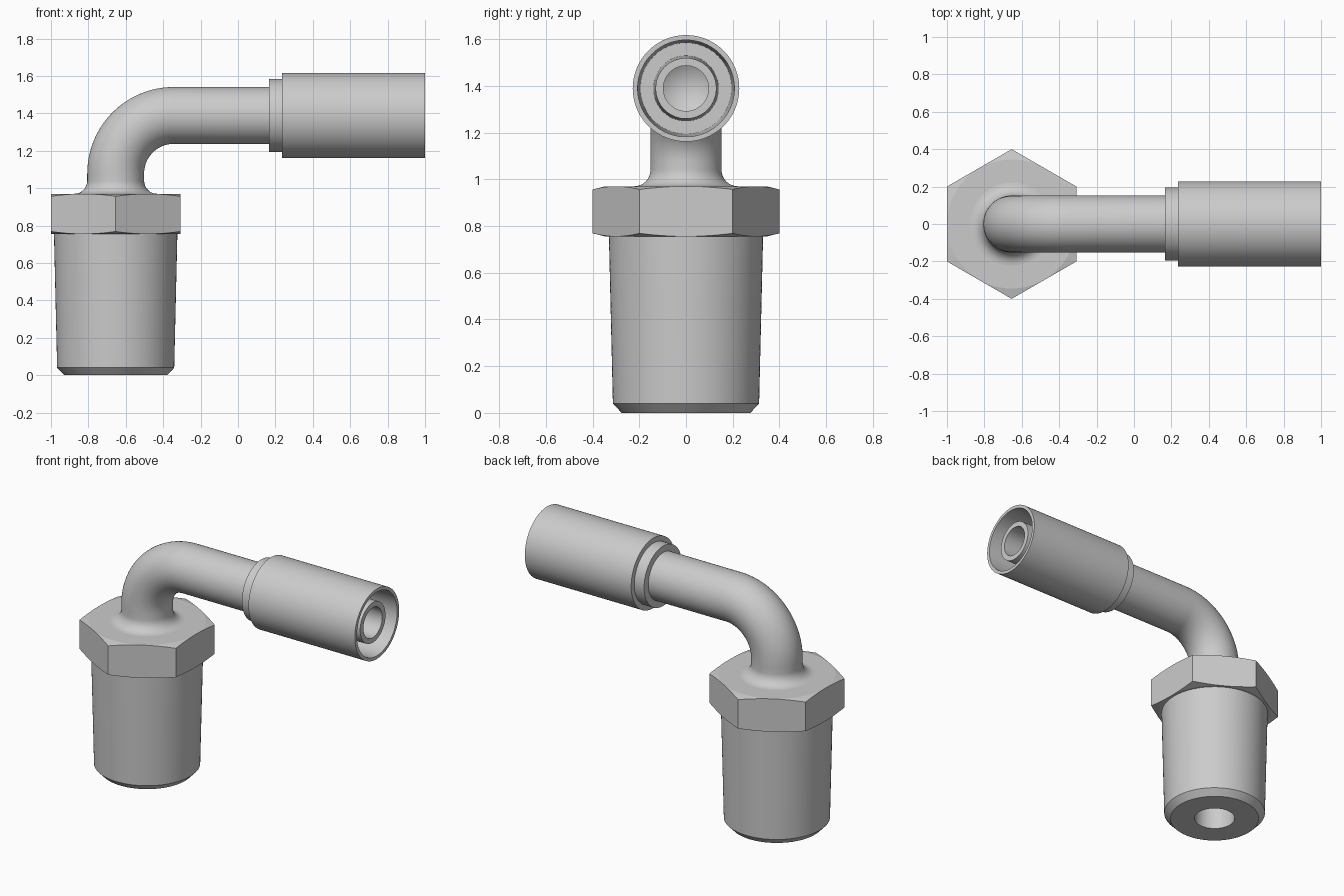
import bpy, bmesh
from math import sin, cos, pi, radians
from mathutils import Vector

if "Cube" in bpy.data.objects:
    bpy.data.objects.remove(bpy.data.objects["Cube"])

CX, CZ = -0.654, 1.389   # vertical axis x, horizontal axis z


def sweep(name, rings, n=96, phase=0.0, smooth=30):
    """Skin circles given as (x, z, heading from vertical, radius)."""
    bm = bmesh.new()
    loops = []
    for x, z, a, r in rings:
        c, side = Vector((x, 0, z)), Vector((cos(a), 0, -sin(a)))
        if r == 0:
            loops.append([bm.verts.new(c)] * n)
        else:
            loops.append([bm.verts.new(c + r * (cos(t) * side + sin(t) * Vector((0, 1, 0))))
                          for t in (phase + 2 * pi * i / n for i in range(n))])
    for l0, l1 in zip(loops, loops[1:]):
        for i in range(n):
            j = (i + 1) % n
            quad = list(dict.fromkeys((l0[i], l0[j], l1[j], l1[i])))
            bm.faces.new(quad)
    bmesh.ops.recalc_face_normals(bm, faces=bm.faces)
    me = bpy.data.meshes.new(name)
    bm.to_mesh(me)
    bm.free()
    ob = bpy.data.objects.new(name, me)
    bpy.context.collection.objects.link(ob)
    shade(ob, smooth)
    return ob


def shade(ob, angle):
    bpy.ops.object.select_all(action='DESELECT')
    ob.select_set(True)
    bpy.context.view_layer.objects.active = ob
    bpy.ops.object.shade_smooth_by_angle(angle=radians(angle))


def upright(profile):
    return [(CX, z, 0, r) for z, r in profile]


def sideways(profile):
    return [(x, CZ, pi / 2, r) for x, r in profile]


# tapered plug with chamfered foot and drilled bore
sweep("tapered_plug", upright([
    (0.757, 0), (0.757, 0.33), (0.04, 0.313), (0, 0.275),
    (0, 0.125), (0.66, 0.125), (0.73, 0)]))

# hex nut: prism trimmed by a chamfered disc
nut = sweep("hex_nut", upright([(0.755, 0), (0.755, 0.4), (0.97, 0.4), (0.97, 0)]),
            n=6, phase=pi / 6)
trim = sweep("nut_trim", upright([
    (0.755, 0), (0.755, 0.345), (0.771, 0.41), (0.954, 0.41), (0.97, 0.345), (0.97, 0)]))
trim.hide_render = True
mod = nut.modifiers.new("chamfer", 'BOOLEAN')
mod.operation = 'INTERSECT'
mod.solver = 'EXACT'
mod.object = trim
bpy.context.view_layer.objects.active = nut
bpy.ops.object.modifier_apply(modifier=mod.name)
bpy.data.objects.remove(trim)
shade(nut, 9)

# bent tube with a flared fillet at the base
R, TR, F = 0.31, 0.152, 0.07
path = [(CX, 0.96, 0, 0), (CX, 0.96, 0, TR + F)]
path += [(CX, 0.97 + F * (1 - cos(a)), 0, TR + F * (1 - sin(a)))
         for a in (i * pi / 16 for i in range(9))]
path += [(CX + R * (1 - cos(a)), CZ - R * (1 - sin(a)), a, TR)
         for a in (i * pi / 48 for i in range(25))]
path += [(0.18, CZ, pi / 2, TR), (0.18, CZ, pi / 2, 0)]
sweep("bent_tube", path)

# collar, crimp sleeve, annular pocket and inner nipple in one profile
sweep("hose_sleeve", sideways([
    (0.165, 0), (0.165, 0.195), (0.235, 0.195), (0.235, 0.228),
    (1, 0.228), (1, 0.207), (0.3, 0.195), (0.3, 0.14),
    (0.97, 0.13), (0.97, 0.097), (0.25, 0.097), (0.19, 0)]))
